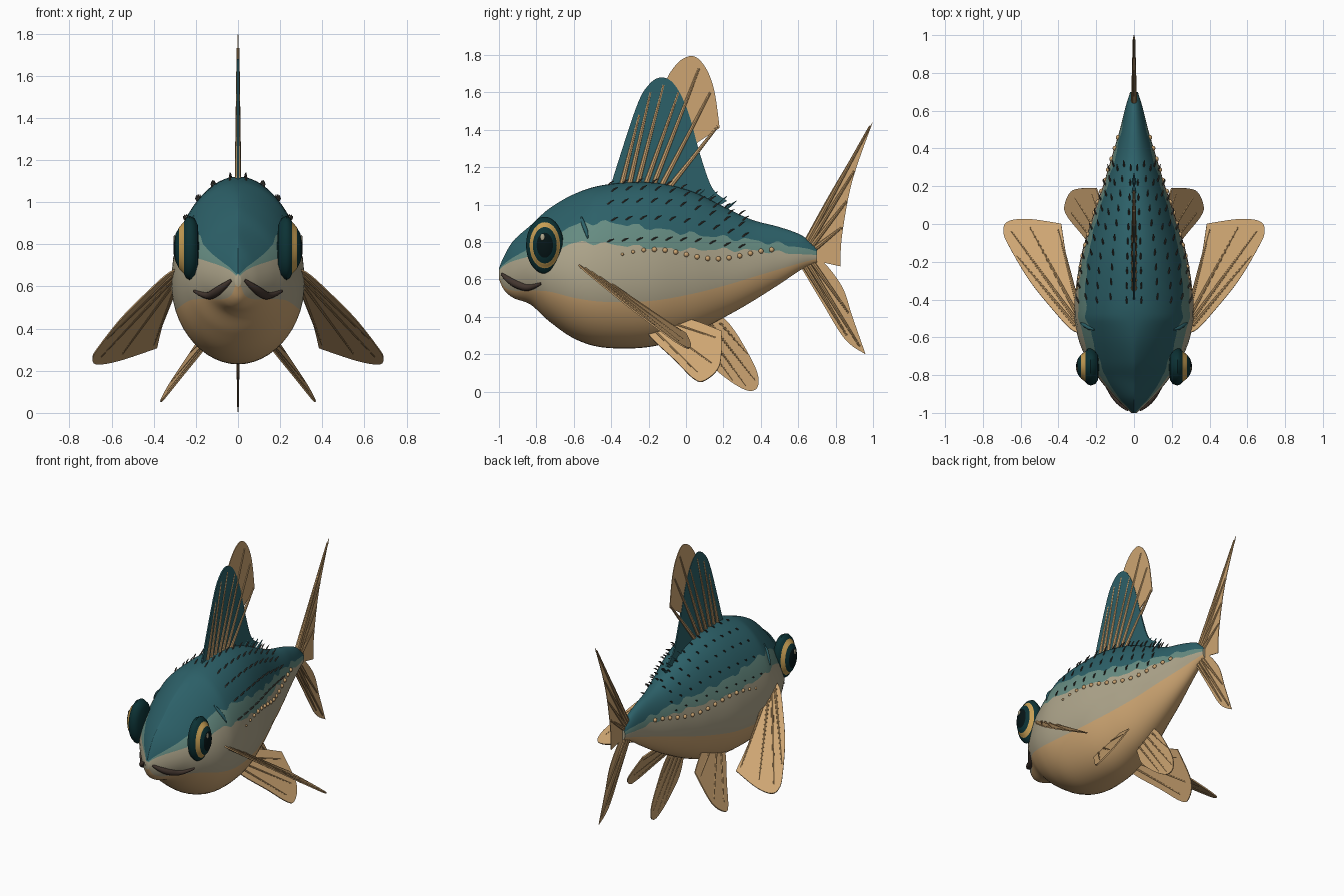
import bpy, bmesh, math
from mathutils import Vector, Matrix

default = bpy.data.objects.get("Cube")
if default:
    bpy.data.objects.remove(default, do_unlink=True)


def material(name, code):
    mat = bpy.data.materials.new(name)
    srgb = [int(code[i:i + 2], 16) / 255 for i in (0, 2, 4)]
    color = [c / 12.92 if c < 0.04 else ((c + 0.055) / 1.055) ** 2.4 for c in srgb] + [1]
    mat.diffuse_color = color
    mat.use_nodes = True
    mat.node_tree.nodes["Principled BSDF"].inputs["Base Color"].default_value = color
    return mat


TEAL = material("teal back", "2c6068")
GREEN = material("sea green flank", "668c82")
PALE = material("pale flank", "aea58b")
TAN = material("tan belly and fins", "cda572")
RAY = material("darker tan fin rays", "b48f60")
EYE = material("dark teal eye", "0c3235")
GOLD = material("gold iris", "c89f54")
PUPIL = material("black pupil", "051416")
LIP = material("dark brown lips", "43362f")
SPIKE = material("grey brown spikes", "4d4a44")


def finish(name, bm, mats, angle=40):
    bmesh.ops.recalc_face_normals(bm, faces=bm.faces)
    mesh = bpy.data.meshes.new(name)
    bm.to_mesh(mesh)
    bm.free()
    for mat in mats:
        mesh.materials.append(mat)
    for poly in mesh.polygons:
        poly.use_smooth = True
    mesh.set_sharp_from_angle(angle=math.radians(angle))
    obj = bpy.data.objects.new(name, mesh)
    bpy.context.collection.objects.link(obj)


def smooth(points, steps, closed=False):
    """Spline through the points; a repeated point makes a sharp corner."""
    pts = [Vector(p) for p in points]
    n, out = len(pts), []
    for i in range(n if closed else n - 1):
        ids = [(i + k) % n if closed else min(max(i + k, 0), n - 1) for k in (-1, 0, 1, 2)]
        a, b, c, d = (pts[k] for k in ids)
        if (c - b).length < 1e-6:
            continue
        for s in range(steps):
            t = s / steps
            out.append(b + (c - a) * (t / 2) + (a * 2 - b * 5 + c * 4 - d) * (t * t / 2)
                       + (b * 3 - a - c * 3 + d) * (t ** 3 / 2))
    return out if closed else out + [pts[-1]]


def tube(bm, points, radii, sides=8):
    rings = []
    for i, p in enumerate(points):
        along = points[min(i + 1, len(points) - 1)] - points[max(i - 1, 0)]
        turn = along.to_track_quat('Z', 'Y')
        steps = [k * math.tau / sides for k in range(sides)]
        rings.append([bm.verts.new(p + turn @ Vector((math.cos(t), math.sin(t), 0)) * radii[i]) for t in steps])
    for a, b in zip(rings, rings[1:]):
        for k in range(sides):
            j = (k + 1) % sides
            bm.faces.new((a[k], a[j], b[j], b[k]))
    bm.faces.new(rings[0])
    bm.faces.new(rings[-1])


# Body stations: y, top, bottom, half width, then the three colour edges
stations = [
    (-1.0, .66, .60, .015, .655, .65, .61), (-.97, .73, .54, .048, .685, .676, .56),
    (-.92, .81, .50, .1, .72, .70, .54), (-.83, .89, .465, .178, .77, .725, .54),
    (-.73, .98, .375, .245, .83, .75, .535), (-.59, 1.06, .28, .3, .89, .795, .5),
    (-.43, 1.107, .235, .316, .905, .79, .48), (-.19, 1.12, .24, .285, .875, .77, .485),
    (.02, 1.075, .305, .225, .845, .76, .52), (.2, .99, .395, .165, .825, .76, .565),
    (.35, .92, .48, .12, .81, .755, .61), (.5, .88, .575, .075, .79, .745, .655),
    (.62, .835, .655, .045, .77, .735, .69), (.7, .77, .69, .02, .75, .73, .71)]
rows = smooth(stations, 8)


def row_at(y):
    for a, b in zip(rows, rows[1:]):
        if a[0] <= y <= b[0]:
            return a.lerp(b, (y - a[0]) / (b[0] - a[0]))
    return rows[-1]


def widest(row):
    return row[2] + (row[1] - row[2]) * .44


def on_body(row, ang):
    """The upper section is peaked on the snout and round further back."""
    mid = widest(row)
    half = row[1] - mid if ang > 0 else mid - row[2]
    peak = 1 + (.8 * max(0, min(1, (-.5 - row[0]) * 3.3)) if ang > 0 else 0)
    return Vector((row[3] * max(0, math.cos(ang)) ** peak, row[0], mid + half * math.sin(ang)))


def angle_at(row, z):
    mid = widest(row)
    f = (z - mid) / (row[1] - mid if z > mid else mid - row[2])
    return math.asin(min(max(f, -.95), .95))


def flank(y, z):
    row = row_at(y)
    return on_body(row, angle_at(row, z))


# Body: ring points follow the wavy colour edges
bm = bmesh.new()
counts = (10, 5, 5, 10)
bands = [k for k, c in enumerate(counts) for _ in range(c)]
rings = []
for row in rows:
    y = row[0]
    fade = max(0, min(1, (y + .85) * 4, (.7 - y) * 4))
    wave = fade * (.010 * math.sin(41 * y) + .006 * math.sin(67 * y))
    edges = [row[6], row[5] + wave * .8, row[4] + wave]
    stops = [-math.pi / 2] + [angle_at(row, e) for e in edges] + [math.pi / 2]
    angs = [stops[k] + (stops[k + 1] - stops[k]) * i / c for k, c in enumerate(counts) for i in range(c)]
    angs.append(math.pi / 2)
    right = [on_body(row, a) for a in angs]
    left = [Vector((-p.x, p.y, p.z)) for p in right[-2:0:-1]]
    rings.append([bm.verts.new(p) for p in right + left])
loop_bands = bands + bands[::-1]
for a, b in zip(rings, rings[1:]):
    for k in range(len(a)):
        j = (k + 1) % len(a)
        bm.faces.new((a[k], a[j], b[j], b[k])).material_index = loop_bands[k]
bm.faces.new(rings[0]).material_index = 1
bm.faces.new(rings[-1]).material_index = 1
finish("body", bm, [TAN, PALE, GREEN, TEAL], 60)


# Fins: flat plates with tapering rays
def midline(u, v):
    return Vector((0, u, v))


def sloped(side, x0, y0, z0, a, b):
    return lambda u, v: Vector((side * u, v, z0 - a * (u - x0) - b * (v - y0)))


def fin(name, outline, place, mat, thick=.006, base=None, tips=(), ray_mat=RAY, radius=.009):
    normal = (place(1, 0) - place(0, 0)).cross(place(0, 1) - place(0, 0)).normalized()
    flat = [place(*p) for p in smooth(outline, 6, True)]
    bm = bmesh.new()
    front, back = ([bm.verts.new(p + normal * s * thick / 2) for p in flat] for s in (1, -1))
    bm.faces.new(front)
    bm.faces.new(back[::-1])
    for k in range(len(flat)):
        j = (k + 1) % len(flat)
        bm.faces.new((front[k], back[k], back[j], front[j]))
    finish(name, bm, [mat])
    if tips:
        bm = bmesh.new()
        for i, tip in enumerate(tips):
            root = Vector(base[0]).lerp(Vector(base[1]), i / (len(tips) - 1))
            end = max(radius * .4, thick * .75)
            tube(bm, [place(*root), place(*root.lerp(Vector(tip), .5)), place(*tip)],
                 [radius, (radius + end) / 2, end])
        finish(name + "_rays", bm, [ray_mat])


fin("dorsal_fin", [(-.41, 1.08), (-.41, 1.08), (-.27, 1.51), (-.2, 1.64), (-.13, 1.68), (-.06, 1.64), (.01, 1.5),
                   (.075, 1.27), (.14, 1.09), (.22, 1.02), (.22, 1.02), (.1, .98), (-.2, 1.05)],
    midline, TEAL, .009, ((-.35, 1.08), (-.1, 1.08)),
    [(-.25, 1.48), (-.19, 1.6), (-.12, 1.64), (-.04, 1.6), (.07, 1.73), (.13, 1.6), (.17, 1.42)], TAN, .016)
fin("dorsal_fin_rear", [(-.2, 1.1), (-.2, 1.1), (-.13, 1.58), (-.06, 1.74), (.03, 1.795), (.1, 1.74), (.15, 1.615),
                        (.18, 1.41), (.18, 1.41), (.02, 1.3)], midline, TAN, .005)
fin("tail_fin_upper", [(.6, .75), (.6, .75), (.77, 1.06), (1, 1.445), (1, 1.445), (.89, 1.13), (.835, .84),
                       (.825, .67), (.825, .67), (.66, .71)],
    midline, TAN, .004, ((.64, .79), (.67, .75)), [(.985, 1.42), (.9, 1.18), (.86, 1.02), (.835, .88)], RAY, .016)
fin("tail_fin_lower", [(.6, .69), (.6, .69), (.725, .48), (.85, .28), (.96, .2), (.96, .2), (.89, .4),
                       (.83, .57), (.7, .72)],
    midline, TAN, .004, ((.63, .68), (.67, .7)), [(.86, .3), (.93, .24), (.87, .42)], RAY, .014)
fin("anal_fin", [(.02, .34), (.02, .34), (.07, .21), (.155, .12), (.26, .04), (.34, .004), (.385, .03), (.375, .12),
                 (.29, .28), (.235, .36), (.235, .36), (.15, .42)],
    midline, TAN, .006, ((.05, .33), (.18, .37)), [(.25, .06), (.32, .03), (.37, .06), (.33, .2)], RAY, .008)

for side, word in ((1, "left"), (-1, "right")):
    fin(word + "_pectoral_fin", [(.27, -.56), (.33, -.56), (.45, -.43), (.56, -.29), (.655, -.13), (.69, -.05),
                                 (.67, .01), (.56, .025), (.385, 0), (.385, 0), (.35, -.21), (.28, -.46)],
        sloped(side, .3, -.56, .67, .25, .605), TAN, .008, ((.31, -.54), (.29, -.46)),
        [(.62, -.17), (.65, -.04), (.55, -.02), (.4, -.03)], RAY, .011)
    fin(word + "_pelvic_fin", [(.1, -.22), (.16, -.2), (.27, -.06), (.35, .04), (.365, .1), (.32, .18), (.2, .19),
                               (.2, .19), (.13, .0)],
        sloped(side, .15, -.2, .32, 1.49, -.2), TAN, .008, ((.14, -.18), (.12, -.12)),
        [(.33, .06), (.31, .14), (.22, .16)], RAY, .009)

    # Eye: flattened lathe of radius and depth, with a gold ring
    profile = [(.01, .062), (.2, .06), (.44, .051), (.64, .035), (.72, .025), (.81, .012), (.93, .003), (1, -.015),
               (.92, -.04), (.7, -.055), (.01, -.06)]
    paint = [1, 1, 0, 2, 2, 0, 0, 0, 0, 0]
    bm = bmesh.new()
    rings = []
    for r, x in profile:
        rings.append([bm.verts.new((side * (.245 + x), -.755 + .1 * r * math.cos(k * math.tau / 40),
                                    .783 + .152 * r * math.sin(k * math.tau / 40))) for k in range(40)])
    for a, b, m in zip(rings, rings[1:], paint):
        for k in range(40):
            bm.faces.new((a[k], a[k - 1], b[k - 1], b[k])).material_index = m
    bm.faces.new(rings[0]).material_index = 1
    bm.faces.new(rings[-1])
    finish(word + "_eye", bm, [EYE, PUPIL, GOLD], 50)
    bm = bmesh.new()
    spot = Matrix.Translation((side * .302, -.767, .825)) @ Matrix.Diagonal((.005, .012, .019, 1))
    bmesh.ops.create_icosphere(bm, subdivisions=2, radius=1, matrix=spot)
    finish(word + "_eye_glint", bm, [PALE])

    # Lip and gill slit lie along the surface
    flip = Vector((side, 1, 1))
    lip = smooth([(-.985, .63), (-.95, .6), (-.9, .572), (-.84, .557), (-.775, .578)], 5)
    bm = bmesh.new()
    size = [.006 + .016 * math.sin(math.pi * i / (len(lip) - 1)) for i in range(len(lip))]
    tube(bm, [flank(*p) * flip for p in lip], size)
    finish(word + "_lip", bm, [LIP], 60)
    bm = bmesh.new()
    tube(bm, [flank(y, z) * flip for y, z in ((-.56, .935), (-.55, .9), (-.535, .86), (-.525, .82))],
         [.004, .011, .011, .004])
    finish(word + "_gill_slit", bm, [TEAL], 60)

    # Rows of small back-swept scale spikes
    bm = bmesh.new()
    for n, degrees in enumerate((83, 67, 52, 37, 22)):
        for i in range(10):
            y = -.42 + .078 * i + .02 * (n % 2)
            p = on_body(row_at(y), math.radians(degrees)) * flip
            out = Vector((p.x, 0, p.z - .68)).normalized()
            tip = p + out * .012 + Vector((0, .035, .01))
            tube(bm, [p - out * .004, p.lerp(tip, .5) + out * .002, tip], [.004, .005, .002], 6)
    finish(word + "_scale_spikes", bm, [SPIKE])

    # Beads along the lateral line
    bm = bmesh.new()
    for i in range(15):
        y = -.34 + .057 * i
        p = flank(y, .735 + .025 * math.sin(9.5 * y + 3.2)) * flip
        bmesh.ops.create_icosphere(bm, subdivisions=2, radius=.008 + .006 * min(1, i / 3),
                                   matrix=Matrix.Translation(p))
    finish(word + "_lateral_beads", bm, [TAN])

# Nose bead and small spines behind the dorsal fin
bm = bmesh.new()
bmesh.ops.create_icosphere(bm, subdivisions=2, radius=1,
                           matrix=Matrix.Translation((0, -.985, .635)) @ Matrix.Diagonal((.015, .014, .033, 1)))
finish("nose_bead", bm, [PALE])
bm = bmesh.new()
for i in range(4):
    y = .06 + .05 * i
    root = Vector((0, y, row_at(y)[1] - .01))
    tube(bm, [root, root + Vector((0, .06, .045))], [.012, .002], 6)
finish("back_spines", bm, [TEAL])
